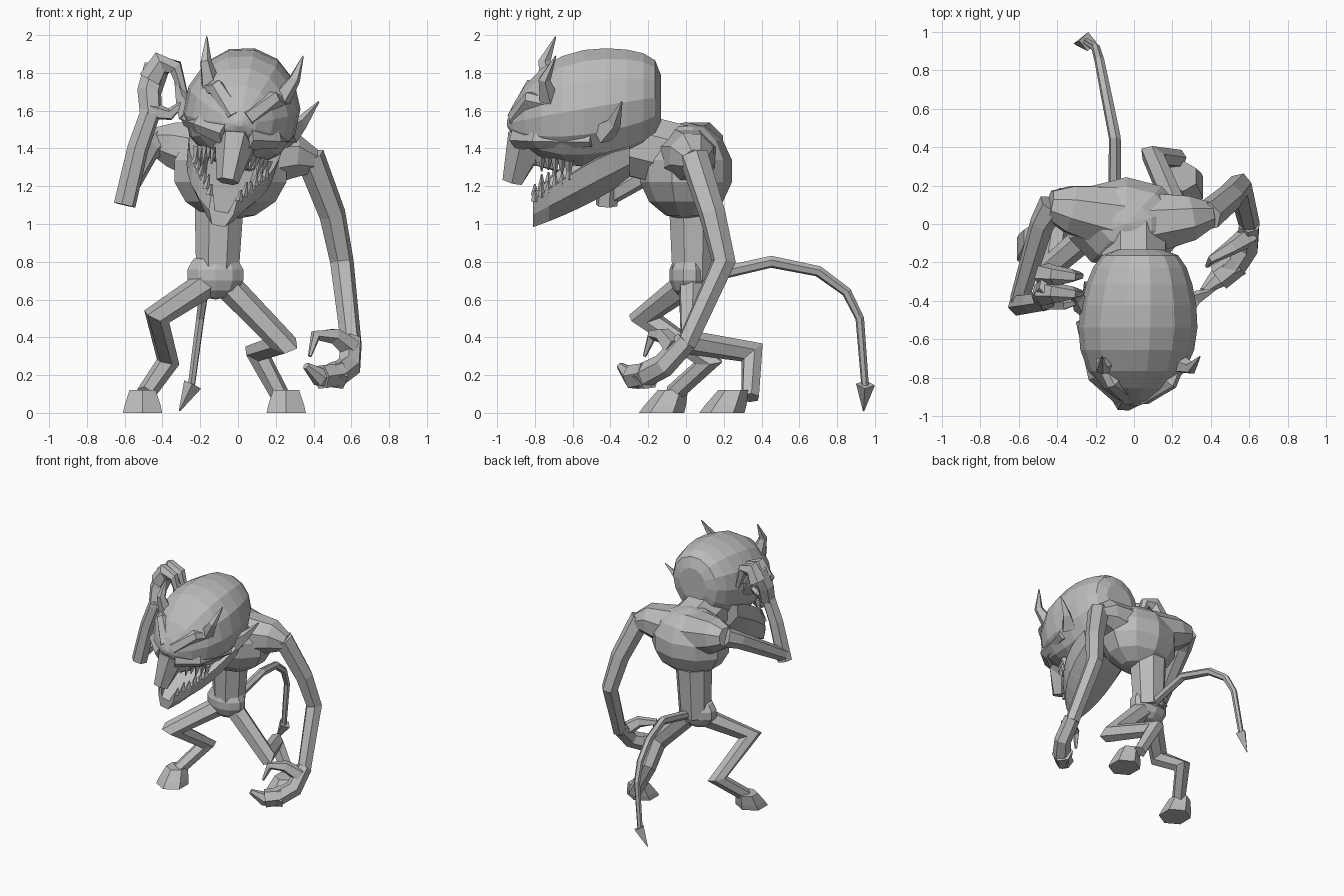
import bpy
import bmesh
import math
from mathutils import Vector, Matrix

default_cube = bpy.data.objects.get("Cube")
if default_cube:
    bpy.data.objects.remove(default_cube, do_unlink=True)

# One plain grey for the whole creature
grey = bpy.data.materials.new("stone_grey")
grey.use_nodes = True
tone = (.5, .5, .5, 1)
grey.diffuse_color = tone
grey.node_tree.nodes["Principled BSDF"].inputs["Base Color"].default_value = tone

# The head leans towards its own left
pivot = Matrix.Translation((0, 0, 1.5))
HEAD_LEAN = pivot @ Matrix.Rotation(.2, 4, "Y") @ pivot.inverted()
UPRIGHT = Matrix.Identity(4)


def finish(name, bm, placement):
    """Turn a bmesh into a flat shaded grey object."""
    bmesh.ops.recalc_face_normals(bm, faces=bm.faces)
    bm.transform(placement)
    mesh = bpy.data.meshes.new(name)
    bm.to_mesh(mesh)
    bm.free()
    mesh.materials.append(grey)
    obj = bpy.data.objects.new(name, mesh)
    bpy.context.collection.objects.link(obj)


def loft(name, rings, placement=UPRIGHT):
    """Skin a list of rings with equal point counts and cap both ends."""
    bm = bmesh.new()
    loops = [[bm.verts.new(point) for point in ring] for ring in rings]
    count = len(loops[0])
    for lower, upper in zip(loops, loops[1:]):
        for i in range(count):
            j = (i + 1) % count
            bm.faces.new((lower[i], lower[j], upper[j], upper[i]))
    bm.faces.new(list(reversed(loops[0])))
    bm.faces.new(loops[-1])
    finish(name, bm, placement)


def blob(name, centre, radii):
    """Low-poly ellipsoid."""
    bm = bmesh.new()
    bmesh.ops.create_uvsphere(bm, u_segments=10, v_segments=7, radius=1)
    bm.transform(Matrix.Translation(centre) @ Matrix.Diagonal((*radii, 1)))
    finish(name, bm, UPRIGHT)


def circle(sides):
    angles = [math.tau * (i + .5) / sides for i in range(sides)]
    return [(math.cos(a), math.sin(a)) for a in angles]


def limb(name, points, thick, thin=.004, sides=6, placement=UPRIGHT):
    """Sweep a tapering polygon along a path, mitred at the bends."""
    path = [Vector(p) for p in points]
    steps = [(b - a).normalized() for a, b in zip(path, path[1:])]
    across = steps[0].orthogonal().normalized()
    last = len(steps)
    rings = []
    for i, centre in enumerate(path):
        before = steps[max(i - 1, 0)]
        after = steps[min(i, last - 1)]
        along = (before + after).normalized()
        bend = (after - before).normalized()
        mitre = 1 / max(along.dot(after), .7) - 1
        across = (across - along * across.dot(along)).normalized()
        other = along.cross(across)
        radius = thick + (thin - thick) * i / last
        ring = []
        for u, v in circle(sides):
            offset = (across * u + other * v) * radius
            ring.append(centre + offset + bend * offset.dot(bend) * mitre)
        rings.append(ring)
    loft(name, rings, placement)


def paired(name, points, thick, thin=.004, sides=6):
    """Build a head part on both sides."""
    for side, sign in (("left", 1), ("right", -1)):
        mirrored = [(x * sign, y, z) for x, y, z in points]
        limb(side + "_" + name, mirrored, thick, thin, sides, HEAD_LEAN)


# Trunk
blob("pelvis", (-.12, .02, .73), (.16, .11, .13))
limb("waist", [(-.11, .04, .7), (-.1, .04, 1.1)], .12, .14, 8)
blob("chest", (-.04, 0, 1.28), (.32, .25, .26))
limb("left_shoulder", [(.05, 0, 1.34), (.3, .03, 1.36), (.4, .05, 1.33)], .18, .07, 8)
limb("right_shoulder", [(-.1, .03, 1.36), (-.34, .08, 1.42), (-.44, .1, 1.44)],
     .18, .08, 8)
limb("neck", [(0, 0, 1.35), (0, -.4, 1.45)], .18, .18, 8)

# Skull: blunt at the back, narrowing to a low muzzle in front
slices = 10
skull = []
for k in range(slices + 1):
    angle = math.pi * (k + .4) / (slices + .8)
    lean = math.cos(angle)
    full = math.sin(angle) ** (.9 - .45 * lean)
    middle = 1.6 + .07 * lean
    below = .3 + .07 * lean
    skull.append([(u * .31 * full, .41 * lean - .54,
                   middle + v * full * (.33 if v > 0 else below))
                  for u, v in circle(14)])
loft("head", skull, HEAD_LEAN)

# Open lower jaw, deep at the hinge, with a hollow top
half = [(.5, -1), (.95, 0), (1, 1), (.8, 1), (.5, 0)]
trough = half + [(-u, v) for u, v in reversed(half)]
jaw = []
for k in range(7):
    t = k / 6
    top = 1.45 - .32 * t ** 1.5
    bottom = 1.27 - .29 * t ** .8
    width = .25 - .18 * t ** 3
    jaw.append([(u * width, -.3 - .51 * t,
                 (top + bottom) / 2 + v * (top - bottom) / 2)
                for u, v in trough])
loft("lower_jaw", jaw, HEAD_LEAN)

# Long drooping nose
limb("nose", [(0, -.68, 1.4), (0, -.87, 1.4), (0, -.92, 1.22)],
     .14, .06, 6, HEAD_LEAN)

# Brows, cheekbones, horns and ears
paired("brow", [(.03, -.89, 1.56), (.15, -.82, 1.69), (.26, -.6, 1.66)], .06, .03)
paired("cheekbone", [(.05, -.88, 1.47), (.19, -.78, 1.49), (.27, -.5, 1.5)], .07, .04)
paired("horn", [(.18, -.72, 1.68), (.24, -.75, 1.82), (.26, -.69, 1.95)], .06, sides=5)
paired("ear", [(.26, -.44, 1.53), (.32, -.38, 1.6), (.39, -.34, 1.73)], .07, sides=4)

# Rows of pointed teeth along both jaws
for k in range(6):
    t = k / 5
    x = .08 + .11 * t
    y = .18 * t - .8
    rim = 1.13 + .14 * t
    gum = 1.4 - .03 * t
    size = .06 + .02 * (k % 2)
    paired("lower_tooth", [(x, y, rim), (x, y, rim + size)], .022, sides=4)
    paired("upper_tooth", [(x, y, gum), (x, y, gum - size - .02)], .025, sides=4)

# Left arm hanging down, with a hooked hand
limb("left_arm", [(.38, .04, 1.36), (.5, .14, 1.05), (.55, .2, .8), (.6, 0, .36)],
     .08, .055)
limb("left_palm", [(.6, 0, .38), (.59, -.12, .25), (.52, -.22, .2), (.44, -.28, .19)],
     .06, .07)
limb("left_fingers", [(.53, -.2, .2), (.43, -.29, .19), (.36, -.35, .25)], .08, .02)
limb("left_thumb", [(.6, -.06, .34), (.51, -.12, .41), (.41, -.18, .41), (.38, -.22, .3)],
     .06, .01, 5)

# Right arm raised to the head
limb("right_upper_arm", [(-.42, .1, 1.44), (-.48, 0, 1.39), (-.6, -.4, 1.15)], .08, .05)
limb("right_forearm", [(-.6, -.42, 1.1), (-.53, -.41, 1.4), (-.46, -.4, 1.6)], .06, .055)
limb("right_palm", [(-.46, -.4, 1.57), (-.47, -.36, 1.7), (-.43, -.32, 1.83)], .06, .07)
for part, y in (("front", -.36), ("back", -.27)):
    limb("right_" + part + "_finger",
         [(-.46, y, 1.76), (-.41, y, 1.85), (-.33, y, 1.83), (-.28, y, 1.67)],
         .07, .02)
limb("right_thumb", [(-.46, -.4, 1.6), (-.36, -.42, 1.58), (-.27, -.4, 1.66)],
     .05, .01, 5)

# Bent legs
limb("left_leg", [(-.08, .03, .7), (.24, .03, .37), (.1, .35, .32), (.23, .34, .08)],
     .075, .05)
limb("right_leg", [(-.14, .03, .7), (-.43, -.22, .51), (-.37, .12, .27), (-.49, -.07, .1)],
     .075, .05)

# Hooves
for side, x, y in (("left", .255, .19), ("right", -.505, -.13)):
    loft(side + "_hoof", [[(x + u * r, y + z / 2 + v * r, z) for u, v in circle(6)]
                          for z, r in ((0, .12), (.04, .11), (.12, .08))])

# Tail with an arrow tip
limb("tail", [(-.1, .1, .72), (-.1, .45, .8), (-.15, .7, .75), (-.18, .85, .64),
              (-.2, .92, .5), (-.25, .95, .12)], .035, .02)
limb("tail_tip", [(-.24, .95, .15), (-.31, .94, .01)], .05, sides=4)
